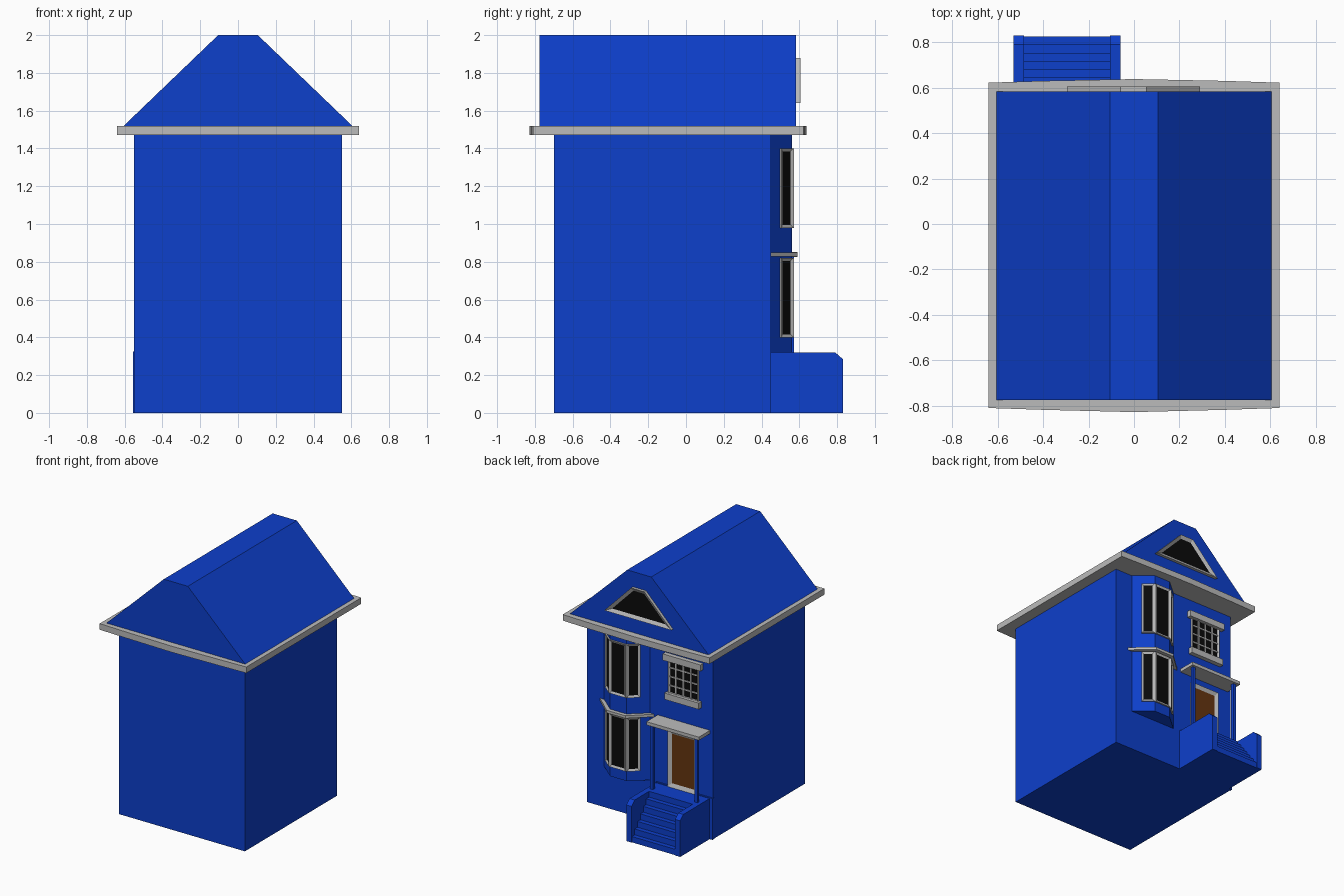
import bpy, bmesh
from mathutils import Vector

if "Cube" in bpy.data.objects:
    bpy.data.objects.remove(bpy.data.objects["Cube"])


def material(name, rgb):
    m = bpy.data.materials.new(name)
    m.diffuse_color = (*rgb, 1)
    m.use_nodes = True
    m.node_tree.nodes["Principled BSDF"].inputs["Base Color"].default_value = m.diffuse_color
    return m


BLUE = material("blue_paint", (0.004, 0.05, 0.6))
BLACK = material("dark_glass", (0.003, 0.003, 0.003))
BROWN = material("door_wood", (0.13, 0.035, 0.005))
GREY = material("grey_trim", (0.5, 0.5, 0.5))


def prism(name, pts, lo, hi, axis='Z', mat=BLUE, inset=None, glass=BLACK):
    """Extrude a 2D outline along an axis; inset = (facing, border, recess) makes a framed pane."""
    place = {'X': lambda p, t: (t, p[0], p[1]),
             'Y': lambda p, t: (p[0], t, p[1]),
             'Z': lambda p, t: (p[0], p[1], t)}[axis]
    bm = bmesh.new()
    a = [bm.verts.new(place(p, lo)) for p in pts]
    b = [bm.verts.new(place(p, hi)) for p in pts]
    bm.faces.new(a)
    bm.faces.new(b)
    for i in range(len(pts)):
        j = (i + 1) % len(pts)
        bm.faces.new((a[i], a[j], b[j], b[i]))
    bmesh.ops.recalc_face_normals(bm, faces=bm.faces)
    if inset:
        facing, border, recess = inset
        pane = max(bm.faces, key=lambda f: f.normal.dot(facing))
        bmesh.ops.inset_region(bm, faces=[pane], thickness=border, use_even_offset=True)
        bmesh.ops.translate(bm, verts=pane.verts, vec=facing * -recess)
        pane.material_index = 1
    me = bpy.data.meshes.new(name)
    bm.to_mesh(me)
    bm.free()
    me.materials.append(mat)
    if inset:
        me.materials.append(glass)
    ob = bpy.data.objects.new(name, me)
    bpy.context.collection.objects.link(ob)
    return ob


def box(name, x0, x1, y0, y1, z0, z1, mat=BLUE, **kw):
    return prism(name, [(x0, y0), (x1, y0), (x1, y1), (x0, y1)], z0, z1, 'Z', mat, **kw)


FACADE = 0.45
OUT = Vector((0, 1, 0))

# House body
box("house_body", -0.55, 0.55, -0.70, FACADE, 0, 1.48)

# Eaves slab with gently bowed ends
prism("eaves", [(-0.64, -0.81), (-0.4, -0.818), (0, -0.828), (0.4, -0.818), (0.64, -0.81),
                (0.64, 0.622), (0.4, 0.63), (0, 0.638), (-0.4, 0.63), (-0.64, 0.622)],
      1.472, 1.52, mat=GREY)

# Flat-topped gable roof
prism("roof", [(-0.605, 1.52), (0.605, 1.52), (0.105, 2.0), (-0.105, 2.0)], -0.775, 0.583, 'Y')

# Gable window
prism("gable_window", [(-0.295, 1.64), (0.29, 1.64), (0.055, 1.88), (-0.06, 1.88)],
      0.57, 0.606, 'Y', GREY, inset=(OUT, 0.025, 0.015))

# Bay: plan runs from +x wall to -x wall
bay = [Vector(p) for p in ((0.41, 0.44), (0.27, 0.56), (0.127, 0.56), (-0.013, 0.44))]
prism("bay", bay, 0.32, 1.475)
belt = [(0.44, 0.445), (0.28, 0.59), (0.117, 0.59), (-0.043, 0.445)]
prism("bay_belt", belt, 0.828, 0.849, mat=GREY)

# Bay windows, three panes per floor
pane_ends = [(bay[0].lerp(bay[1], 0.47), bay[1]),
             (bay[1], bay[2]),
             (bay[2], bay[3].lerp(bay[2], 0.47))]
for z0 in (0.40, 0.98):
    for a, b in pane_ends:
        d = (b - a).normalized()
        n = Vector((d.y, -d.x))
        if n.y < 0:
            n = -n
        prism("bay_window", [a - n * 0.005, b - n * 0.005, b + n * 0.012, a + n * 0.012],
              z0, z0 + 0.42, 'Z', GREY, inset=(Vector((n.x, n.y, 0)), 0.016, 0.008))

# Porch platform, steps and side walls
X0, X1, WALL = -0.53, -0.06, 0.045
steps, top, start, end = 7, 0.32, 0.61, 0.825
run, rise = (end - start) / (steps - 1), top / steps
stair = [(FACADE - 0.01, 0), (FACADE - 0.01, top)]
for i in range(steps):
    y, z = start + i * run, top - i * rise
    stair += [(y, z), (y, z - rise)]
prism("porch_steps", stair, X0 + WALL, X1 - WALL, 'X')
side = [(FACADE - 0.01, 0), (0.83, 0), (0.83, 0.285), (0.79, 0.32), (FACADE - 0.01, 0.32)]
for x in (X0, X1 - WALL):
    prism("porch_side_wall", side, x, x + WALL, 'X')
box("porch_base_strip", -0.555, X1, 0.44, 0.462, 0, 0.325)

# Porch posts and canopy
for x in (-0.10, -0.487):
    box("porch_post", x - 0.012, x + 0.012, 0.548, 0.572, 0.31, 0.83)
box("porch_canopy", -0.525, -0.068, 0.44, 0.59, 0.826, 0.852, GREY)

# Front door in its frame
box("front_door", -0.42, -0.165, 0.44, 0.468, 0.32, 0.77, GREY,
    inset=(OUT, 0.03, 0.012), glass=BROWN)

# Upper window with glazing bars, lintel and sill
WX0, WX1, WZ0, WZ1 = -0.43, -0.17, 1.05, 1.33
box("upper_window", WX0, WX1, 0.44, 0.468, WZ0, WZ1, GREY, inset=(OUT, 0.016, 0.012))
for i in (1, 2, 3):
    x = WX0 + (WX1 - WX0) * i / 4
    z = WZ0 + (WZ1 - WZ0) * i / 4
    box("glazing_bar", x - 0.005, x + 0.005, 0.45, 0.463, WZ0, WZ1, GREY)
    box("glazing_bar", WX0, WX1, 0.45, 0.462, z - 0.005, z + 0.005, GREY)
box("window_lintel", -0.465, -0.135, 0.44, 0.485, 1.315, 1.365, GREY)
box("window_sill", -0.45, -0.15, 0.44, 0.485, 1.01, 1.06, GREY)
